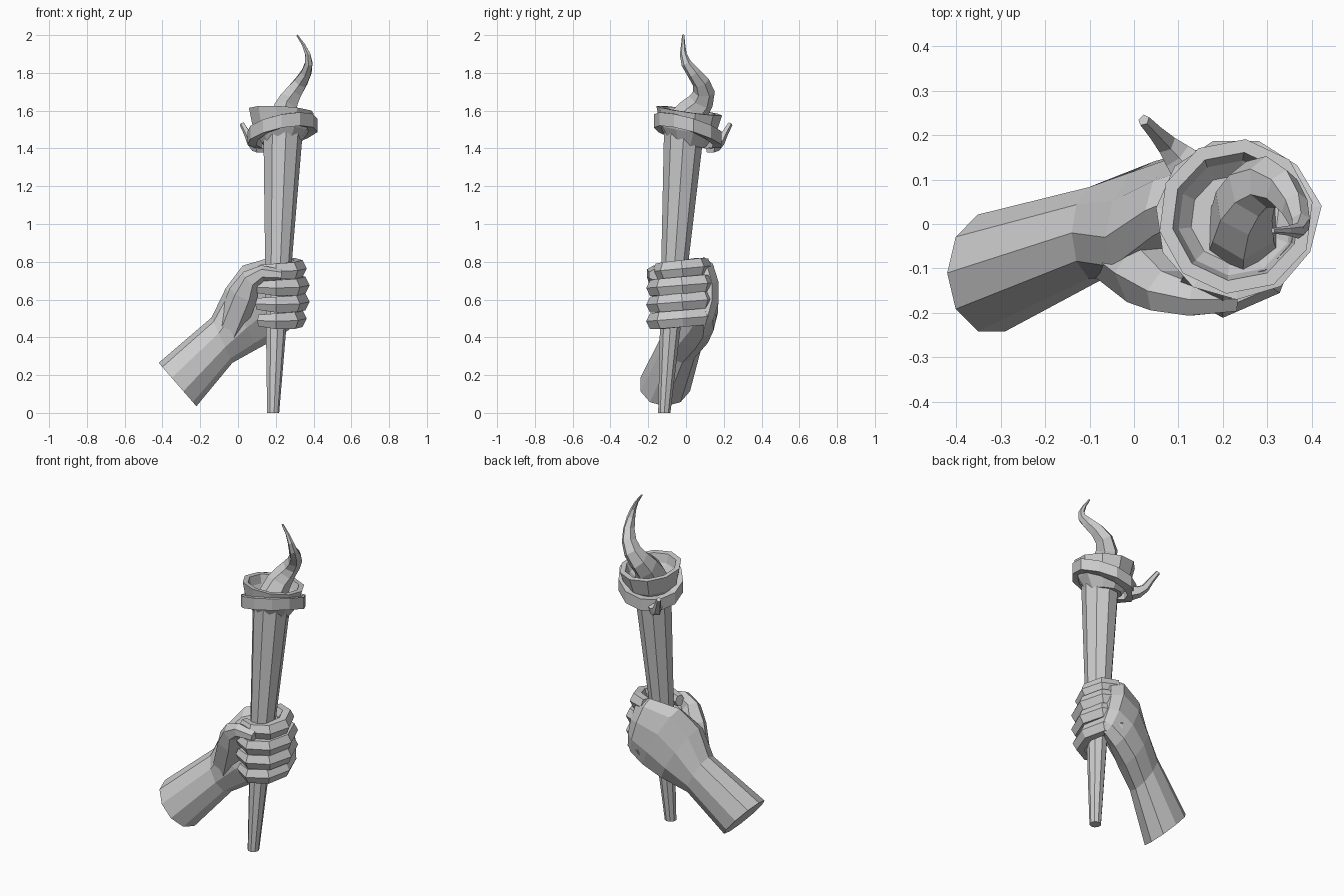
import bpy, bmesh, math
from math import sin, cos, pi, tau
from mathutils import Vector

if "Cube" in bpy.data.objects:
    bpy.data.objects.remove(bpy.data.objects["Cube"])

GREY = (0.6, 0.6, 0.6, 1)
stone = bpy.data.materials.new("pale_grey_stone")
stone.use_nodes = True
stone.diffuse_color = GREY
stone.node_tree.nodes["Principled BSDF"].inputs["Base Color"].default_value = GREY


def finish(name, bm):
    """Turn a finished bmesh into a flat shaded stone object."""
    bmesh.ops.recalc_face_normals(bm, faces=bm.faces)
    mesh = bpy.data.meshes.new(name)
    bm.to_mesh(mesh)
    bm.free()
    mesh.materials.append(stone)
    part = bpy.data.objects.new(name, mesh)
    bpy.context.collection.objects.link(part)


def loft(name, sections, sides, closed=False, turn=0.0):
    """Skin elliptical rings, each given as centre, half axis u and half axis v."""
    bm = bmesh.new()
    angles = [tau * (side + turn) / sides for side in range(sides)]
    rings = []
    for centre, u, v in sections:
        centre, u, v = Vector(centre), Vector(u), Vector(v)
        rings.append([bm.verts.new(centre + u * cos(a) + v * sin(a)) for a in angles])
    pairs = list(zip(rings, rings[1:]))
    if closed:
        pairs.append((rings[-1], rings[0]))
    else:
        bm.faces.new(rings[0])
        bm.faces.new(rings[-1])
    for lower, upper in pairs:
        for side in range(sides):
            after = (side + 1) % sides
            bm.faces.new((lower[side], lower[after], upper[after], upper[side]))
    finish(name, bm)


def tube(name, points, radii, up, sides=6, flat=1.0, turn=0.0):
    """Skin a tapering tube along a path."""
    points = [Vector(point) for point in points]
    before = points[:1] + points[:-1]
    after = points[1:] + points[-1:]
    sections = []
    for point, start, end, radius in zip(points, before, after, radii):
        along = (end - start).normalized()
        side = along.cross(Vector(up)).normalized()
        sections.append((point, side.cross(along) * radius, side * radius * flat))
    loft(name, sections, sides, turn=turn)


# The torch leans a little to its left and back as it rises
foot = Vector((0.185, -0.115, 0))
lean = Vector((0.034, 0.07, 1))
Z = Vector((0, 0, 1))
BACK = Vector((0, 1, 0))

# Tapered handle
loft("torch_handle", [(foot + lean * height, (0.033 + 0.05 * height, 0, 0), (0, 0.033 + 0.05 * height, 0))
                      for height in (0, 0.5, 1, 1.5)], sides=9)

# Hollow cup: up the outer wall, over the rim and down to the floor
cup_sections = []
for height, radius in ((1.42, 0.1), (1.5, 0.15), (1.6, 0.175), (1.6, 0.145), (1.55, 0.13), (1.52, 0.1)):
    cup_sections.append((foot + lean * height + Vector((-0.01, 0.02, 0)),
                         (radius, 0, -0.06 * radius), (0, radius, -0.14 * radius)))
loft("torch_cup", cup_sections, sides=10, turn=0.3)


# Slanting band, low at the back right of the cup, with a point on the left
def band_point(angle, radius):
    x, y = cos(angle), sin(angle)
    return Vector((0.23 + radius * x, 0.012 + radius * y, 1.495 + 0.035 * x - 0.05 * y))


band_sections = []
for step in range(11):
    angle = tau * step / 11 + 0.15
    outward = Vector((cos(angle), sin(angle), 0))
    reach = 0.17 if step == 0 else 0.158
    band_sections.append((band_point(angle, reach), outward * 0.034, Z * 0.05))
loft("cup_band", band_sections, sides=4, closed=True, turn=0.5)

# Loose end of the band curling up behind
rises = (-0.02, -0.02, 0, 0.05, 0.095)
tail = [band_point(0.74 * pi, 0.16 + 0.036 * step) + Z * rise for step, rise in enumerate(rises)]
tube("band_tail", tail, (0.045, 0.035, 0.025, 0.018, 0.014), up=Z, sides=5)

# Flame winding upward as it tapers
flame_path, flame_radii = [], []
for step in range(11):
    t = step / 10
    x = 0.31 - 0.065 * cos(1.75 * pi * max(t - 0.15, 0))
    y = 0.04 - 0.055 * cos(2.5 * pi * min(t, 0.8))
    flame_path.append((x, y, 1.5 + t / 2))
    flame_radii.append(0.006 + 0.1 * (1 - t) ** 1.3)
tube("flame", flame_path, flame_radii, up=BACK, flat=0.85)

# Forearm, wrist and back of the hand as one skin, from elbow end to knuckles
arm_sections = []
for centre, slant, forward, height, thickness in (
        ((-0.32, -0.11, 0.15), 0.1, 0, 0.115, 0.138),
        ((-0.085, -0.02, 0.385), 0.055, 0, 0.12, 0.108),
        ((0.02, 0.01, 0.5), 0.085, 0.04, 0.16, 0.125),
        ((0.12, 0.06, 0.59), 0.095, 0.03, 0.19, 0.105),
        ((0.235, 0.095, 0.64), 0.055, 0, 0.185, 0.08),
        ((0.29, 0.085, 0.64), 0.03, 0, 0.15, 0.055)):
    arm_sections.append((centre, (-slant, -forward, height), (0, thickness, 0)))
loft("forearm_and_palm", arm_sections, sides=10)

# Thumb rising from the wrist and crossing the handle
thumb_path = [(-0.06, -0.04, 0.41), (0.03, -0.11, 0.63), (0.07, -0.15, 0.71),
              (0.13, -0.17, 0.74), (0.23, -0.17, 0.73)]
tube("thumb", thumb_path, (0.08, 0.08, 0.055, 0.042, 0.03), up=BACK, turn=0.5)

# Four fingers curling around the handle, sloping down from the knuckles to the front
fingers = ("little_finger", "ring_finger", "middle_finger", "index_finger")
for level, name in enumerate(fingers):
    outer = name in (fingers[0], fingers[-1])
    reach = 0.12 if outer else 0.135
    depth = 0.12 if name == fingers[-1] else 0.15
    curl = [pi * (0.5 - turn / 4) for turn in range(6)]
    path = [(0.2 + reach * cos(a), -0.02 + depth * sin(a), 0.5 + 0.088 * level + 0.015 * sin(a)) for a in curl]
    tube(name, path, (0.045, 0.052, 0.052, 0.051, 0.048, 0.035), up=Z, flat=0.85, turn=0.5)
